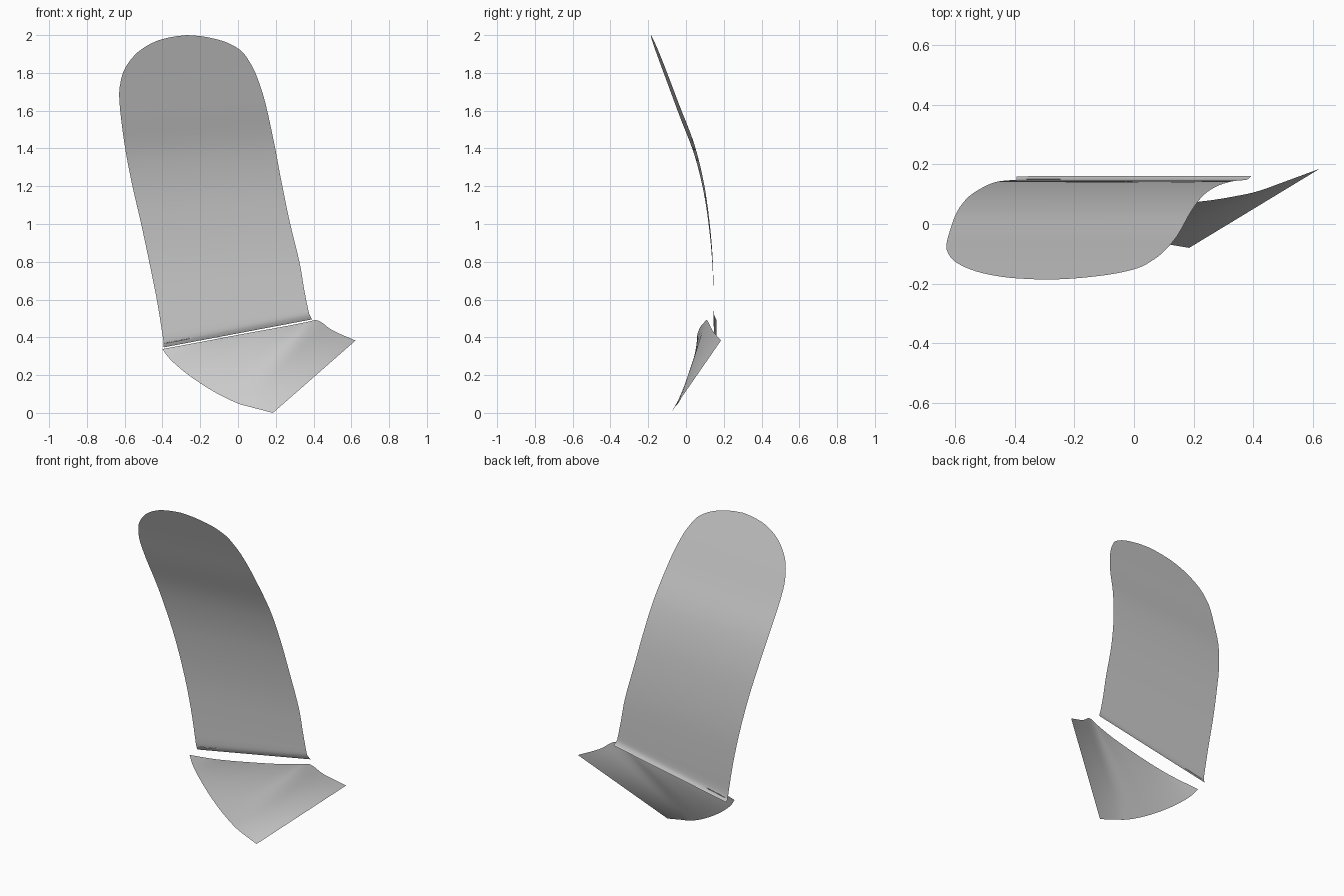
import bpy, bmesh
from mathutils import Vector

if "Cube" in bpy.data.objects:
    bpy.data.objects.remove(bpy.data.objects["Cube"])


def spline(pts, n):
    """Catmull-Rom through control points, n steps per span."""
    p = [Vector(q) for q in pts]
    p = [2 * p[0] - p[1]] + p + [2 * p[-1] - p[-2]]
    out = []
    for i in range(1, len(p) - 2):
        a, b, c, d = p[i - 1:i + 3]
        for k in range(n):
            t = k / n
            out.append(0.5 * (2 * b + (c - a) * t + (2 * a - 5 * b + 4 * c - d) * t * t
                              + (3 * b - a - 3 * c + d) * t ** 3))
    return out + [p[-2]]


def loft(name, first, second, steps, shape=lambda p: p):
    """Smooth sheet spanned between two edge curves."""
    bm = bmesh.new()
    rows = [[bm.verts.new(shape(a.lerp(b, j / steps))) for j in range(steps + 1)]
            for a, b in zip(first, second)]
    for r, s in zip(rows, rows[1:]):
        for j in range(steps):
            bm.faces.new((r[j], r[j + 1], s[j + 1], s[j]))
    bmesh.ops.remove_doubles(bm, verts=bm.verts, dist=0.0005)
    bmesh.ops.recalc_face_normals(bm, faces=bm.faces)
    me = bpy.data.meshes.new(name)
    bm.to_mesh(me)
    bm.free()
    for f in me.polygons:
        f.use_smooth = True
    ob = bpy.data.objects.new(name, me)
    bpy.context.collection.objects.link(ob)
    return ob


# Bend of the tall panel: depth as a function of height
bend = spline([(0.2, .147), (0.4, .147), (0.6, .146), (0.8, .14), (1.0, .122), (1.2, .092),
               (1.4, .042), (1.6, -.034), (1.8, -.108), (2.0, -.185), (2.2, -.262)], 8)


def bent(p):
    h = p.z - 0.07 * (p.x + 0.22)
    y = bend[-1].y
    for a, b in zip(bend, bend[1:]):
        if h <= b.x:
            y = a.y + (b.y - a.y) * (h - a.x) / (b.x - a.x)
            break
    # small backward flare along the bottom edge
    d = p.z - (0.42 + 0.19 * p.x)
    y += 0.014 * min(1, max(0, 1 - d / 0.045)) ** 2
    return Vector((p.x, y, p.z))


# Tall upper panel: left and right outlines meeting at the rounded top
left = [(-.393, 0, .347), (-.394, 0, .365), (-.396, 0, .39), (-.43, 0, .6), (-.47, 0, .8),
        (-.517, 0, 1.02), (-.563, 0, 1.22), (-.602, 0, 1.43), (-.628, 0, 1.65),
        (-.622, 0, 1.75), (-.595, 0, 1.83), (-.53, 0, 1.91), (-.44, 0, 1.965),
        (-.35, 0, 1.99), (-.27, 0, 2.0)]
right = [(.392, 0, .495), (.382, 0, .515), (.373, 0, .54), (.35, 0, .655), (.325, 0, .8),
         (.272, 0, 1.02), (.227, 0, 1.24), (.193, 0, 1.42), (.145, 0, 1.64),
         (.10, 0, 1.78), (.06, 0, 1.86), (.013, 0, 1.92), (-.07, 0, 1.965),
         (-.18, 0, 1.992), (-.27, 0, 2.0)]
loft("upper_panel", spline(left, 4), spline(right, 4), 20, bent)

# Lower flap: top edge along the gap, bottom edge sweeping down to the point
top = [(-.40, .09, .338), (-.2, .063, .375), (0, .06, .413), (.22, .075, .453),
       (.36, .097, .48), (.425, .113, .489), (.5, .14, .437), (.622, .185, .383)]
bottom = [(-.40, .09, .338), (-.36, .07, .285), (-.29, .045, .222), (-.2, .015, .157),
          (-.1, -.015, .097), (0, -.042, .05), (.07, -.06, .03), (.185, -.08, 0)]
loft("lower_flap", spline(top, 4), spline(bottom, 4), 14)
